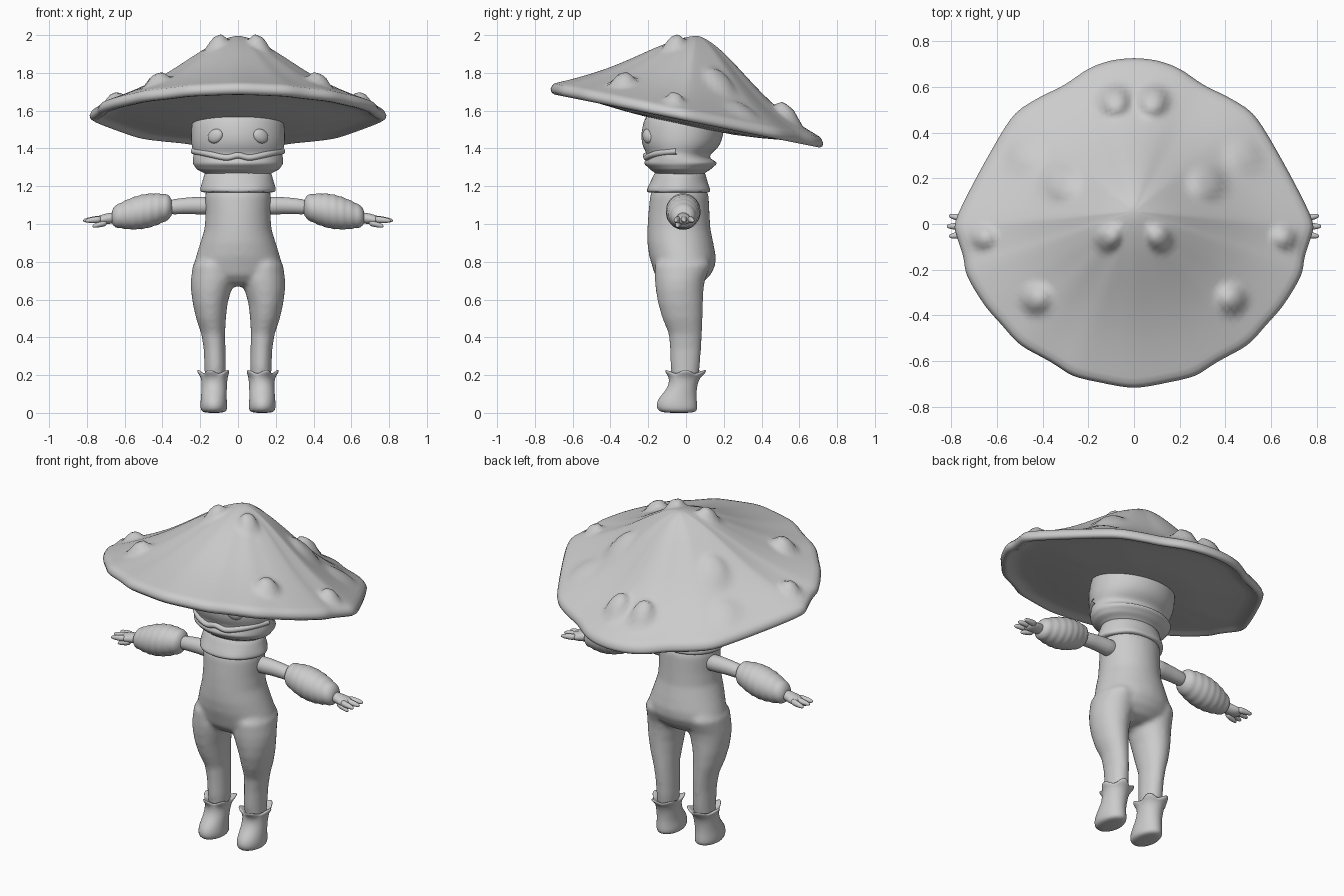
import bpy, bmesh, math
from mathutils import Vector, Matrix


def add_loft(bm, rings, axis='z', n=32, points=6):
    """Skin elliptical rings: (pos, u_lo, u_hi, v_lo, v_hi, frill)."""
    loops = []
    for r in rings:
        p, u0, u1, v0, v1 = r[:5]
        frill = r[5] if len(r) > 5 else 0
        loop = []
        for i in range(n):
            a = 2 * math.pi * i / n
            w = math.cos(points * a)
            k = 1 + frill * w
            u = (u0 + u1) / 2 + (u1 - u0) / 2 * k * math.cos(a)
            v = (v0 + v1) / 2 + (v1 - v0) / 2 * k * math.sin(a)
            q = p + frill * w * 0.08
            loop.append(bm.verts.new((u, v, q) if axis == 'z' else (q, u, v)))
        loops.append(loop)
    for a, b in zip(loops, loops[1:]):
        for i in range(n):
            j = (i + 1) % n
            bm.faces.new((a[i], a[j], b[j], b[i]))
    bm.faces.new(loops[0])
    bm.faces.new(loops[-1])


def make(name, bm, mirror=False, sub=1):
    bmesh.ops.recalc_face_normals(bm, faces=bm.faces)
    for f in bm.faces:
        f.smooth = True
    me = bpy.data.meshes.new(name)
    bm.to_mesh(me)
    bm.free()
    ob = bpy.data.objects.new(name, me)
    bpy.context.collection.objects.link(ob)
    if mirror:
        ob.modifiers.new("mirror", 'MIRROR').use_mirror_merge = False
    if sub:
        ob.modifiers.new("subdivide", 'SUBSURF').levels = sub
        ob.modifiers["subdivide"].render_levels = sub
    return ob


def loft(name, rings, axis='z', mirror=False, sub=1, points=6):
    bm = bmesh.new()
    add_loft(bm, rings, axis, points=points)
    return make(name, bm, mirror, sub)


# Mushroom cap: tilted cone with wavy outline, rolled rim and bumps
half = [(0, .725), (.1, .715), (.2, .68), (.3, .605), (.4, .56), (.52, .49),
        (.6, .36), (.7, .18), (.79, 0), (.77, -.06), (.74, -.15), (.735, -.22),
        (.65, -.36), (.575, -.44), (.5, -.53), (.36, -.6), (.27, -.665),
        (.15, -.69), (0, -.72)]
outline = half + [(-x, y) for x, y in half[-2:0:-1]]
rim = []
for i, p in enumerate(outline):
    q = outline[(i + 1) % len(outline)]
    rim += [Vector(p).lerp(Vector(q), k / 4) for k in range(4)]
for _ in range(3):
    rim = [(rim[i - 1] + rim[i] * 2 + rim[(i + 1) % len(rim)]) / 4
           for i in range(len(rim))]
apex = Vector((0, .055))
bumps = [(.11, -.06, .05, .045), (.66, -.06, .045, .04), (.43, -.33, .055, .05),
         (.085, .54, .06, .06), (.32, .18, .07, .035), (.48, .3, .07, .02)]


def rim_z(y):
    return 1.578 - .2 * y


def bump(x, y):
    return sum(h * math.exp(-((math.hypot(abs(x) - bx, y - by) / r) ** 4))
               for bx, by, r, h in bumps)


bm = bmesh.new()
rows = []
top = [.02 + .96 * i / 30 for i in range(31)]
for t in top:
    row = []
    for p in rim:
        q = apex.lerp(p, t)
        zr = rim_z(p.y)
        f = 1 - t + .055 * math.sin(2 * math.pi * t ** .75)
        z = zr + .02 * min(1, (1 - t) * 8 + .8) * t + (1.995 - zr) * f
        row.append(bm.verts.new((q.x, q.y, z + bump(q.x, q.y))))
    rows.append(row)
for t, dz in [(.995, .012), (1.005, -.005), (1, -.022), (.98, -.032), (.955, -.03),
              (.93, -.018), (.85, -.018), (.7, -.03), (.5, -.045), (.3, -.055), (.1, -.05)]:
    row = []
    for p in rim:
        q = apex.lerp(p, t)
        row.append(bm.verts.new((q.x, q.y, rim_z(q.y) + dz)))
    rows.append(row)
n = len(rim)
for a, b in zip(rows, rows[1:]):
    for i in range(n):
        j = (i + 1) % n
        bm.faces.new((a[i], a[j], b[j], b[i]))
bm.faces.new(rows[0])
bm.faces.new(rows[-1])
make("mushroom_cap", bm, sub=0)

# Head with jutting lip flange
loft("head", [
    (1.60, -.23, .23, -.21, .19), (1.54, -.245, .245, -.225, .205),
    (1.48, -.25, .25, -.24, .20), (1.42, -.25, .25, -.235, .185),
    (1.385, -.237, .237, -.215, .15), (1.37, -.235, .235, -.21, .13),
    (1.345, -.24, .24, -.21, .125), (1.33, -.24, .24, -.222, .165),
    (1.315, -.24, .24, -.222, .165), (1.30, -.225, .225, -.20, .14),
    (1.285, -.22, .22, -.19, .13), (1.275, -.18, .18, -.165, .10),
    (1.24, -.16, .16, -.15, .09)])

# Upper lip ridge, dipping either side of the middle
cu = bpy.data.curves.new("upper_lip", 'CURVE')
cu.dimensions = '3D'
cu.bevel_depth = .016
cu.bevel_resolution = 4
sp = cu.splines.new('NURBS')
pts = [(-.235, -.05, 1.385), (-.20, -.14, 1.38), (-.11, -.2, 1.36), (-.05, -.21, 1.345),
       (0, -.213, 1.372), (.05, -.21, 1.345), (.11, -.2, 1.36), (.20, -.14, 1.38),
       (.235, -.05, 1.385)]
sp.points.add(len(pts) - 1)
for s, p in zip(sp.points, pts):
    s.co = (*p, 1)
sp.use_endpoint_u = True
bpy.context.collection.objects.link(bpy.data.objects.new("upper_lip", cu))

# Almond eyes
bm = bmesh.new()
bmesh.ops.create_uvsphere(bm, u_segments=24, v_segments=14, radius=1,
                          matrix=Matrix.Translation((.12, -.203, 1.465))
                          @ Matrix.Rotation(.45, 4, 'Z') @ Matrix.Rotation(.5, 4, 'Y')
                          @ Matrix.Diagonal((.045, .022, .036, 1)))
make("eye", bm, mirror=True, sub=0)

# Collar
loft("collar", [
    (1.29, -.165, .165, -.155, .09), (1.265, -.18, .18, -.17, .105),
    (1.22, -.19, .19, -.19, .115), (1.185, -.20, .20, -.212, .132, .02),
    (1.168, -.197, .197, -.212, .132, .02), (1.165, -.17, .17, -.18, .1),
    (1.18, -.1, .1, -.1, .05)])

# Body: torso and both legs fused by a voxel remesh
bm = bmesh.new()
add_loft(bm, [
    (1.22, -.16, .16, -.16, .09), (1.15, -.175, .175, -.19, .12),
    (1.05, -.172, .172, -.20, .125), (.97, -.178, .178, -.205, .13),
    (.9, -.2, .2, -.205, .145), (.83, -.222, .222, -.195, .158),
    (.78, -.235, .235, -.18, .155), (.73, -.225, .225, -.165, .13),
    (.69, -.17, .17, -.13, .09), (.67, -.09, .09, -.08, .04)])
for s in (1, -1):
    add_loft(bm, [(z, min(s * a, s * b), max(s * a, s * b), c, d) for z, a, b, c, d in [
        (.86, .05, .19, -.12, .1), (.78, .03, .24, -.165, .13),
        (.7, .02, .25, -.165, .1), (.65, .035, .249, -.16, .092),
        (.58, .055, .24, -.148, .09), (.5, .064, .222, -.125, .088),
        (.42, .068, .195, -.092, .085), (.34, .066, .182, -.085, .08),
        (.25, .064, .178, -.082, .074), (.15, .07, .175, -.07, .06)]])
body = make("body", bm, sub=0)
rm = body.modifiers.new("fuse", 'REMESH')
rm.mode = 'VOXEL'
rm.voxel_size = .013
rm.use_smooth_shade = True
sm = body.modifiers.new("relax", 'SMOOTH')
sm.factor = .5
sm.iterations = 6

# Boots with pointed frilled cuffs
loft("boot", [
    (.19, .085, .165, -.05, .05), (.215, .055, .19, -.09, .085, .1),
    (.222, .043, .208, -.105, .1, .14), (.205, .042, .208, -.103, .1, .12),
    (.19, .055, .195, -.09, .075), (.15, .058, .193, -.09, .06),
    (.11, .06, .194, -.115, .056), (.075, .06, .197, -.148, .056),
    (.04, .056, .2, -.158, .06), (.015, .058, .197, -.15, .06),
    (.003, .07, .185, -.13, .045), (0, .1, .155, -.08, .01)], mirror=True, points=5)

# Upper arms
loft("upper_arm", [
    (.12, -.065, .035, 1.045, 1.145), (.2, -.062, .032, 1.05, 1.145),
    (.28, -.055, .025, 1.055, 1.14), (.4, -.055, .025, 1.045, 1.125)], 'x', True)

# Puffed sleeves with gathered folds
rings = [(.345, -.045, .015, 1.055, 1.115)]
folds = 14
for i in range(folds + 1):
    t = i / folds
    r = .045 + .045 * math.sin(math.pi * min(1, .12 + t * .83)) + (.006 if i % 2 else -.003)
    z = 1.09 - .052 * t
    rings.append((.36 + .3 * t, -.015 - r, -.015 + r, z - r, z + r))
rings.append((.67, -.045, .015, 1.01, 1.06))
loft("sleeve", rings, 'x', True)

# Hands: palm plus three fingers and a thumb
bm = bmesh.new()
add_loft(bm, [(.63, -.045, .015, 1.01, 1.065), (.68, -.05, .02, 1.0, 1.06),
              (.72, -.06, .035, .995, 1.05), (.75, -.055, .03, 1.0, 1.04),
              (.76, -.03, .01, 1.01, 1.03)], 'x', n=20)
for x, y, dy, z, dz, ln in [(.72, -.042, -.012, 1.025, -.008, .09),
                            (.72, -.01, 0, 1.028, -.01, .1),
                            (.72, .02, .016, 1.025, -.008, .09),
                            (.69, -.035, -.012, 1.01, -.022, .08)]:
    add_loft(bm, [(x + ln * t, y + dy * t - r, y + dy * t + r, z + dz * t - r, z + dz * t + r)
                  for t, r in [(0, .019), (.4, .018), (.75, .014), (.95, .009), (1, .004)]],
             'x', n=12)
make("hand", bm, mirror=True)
